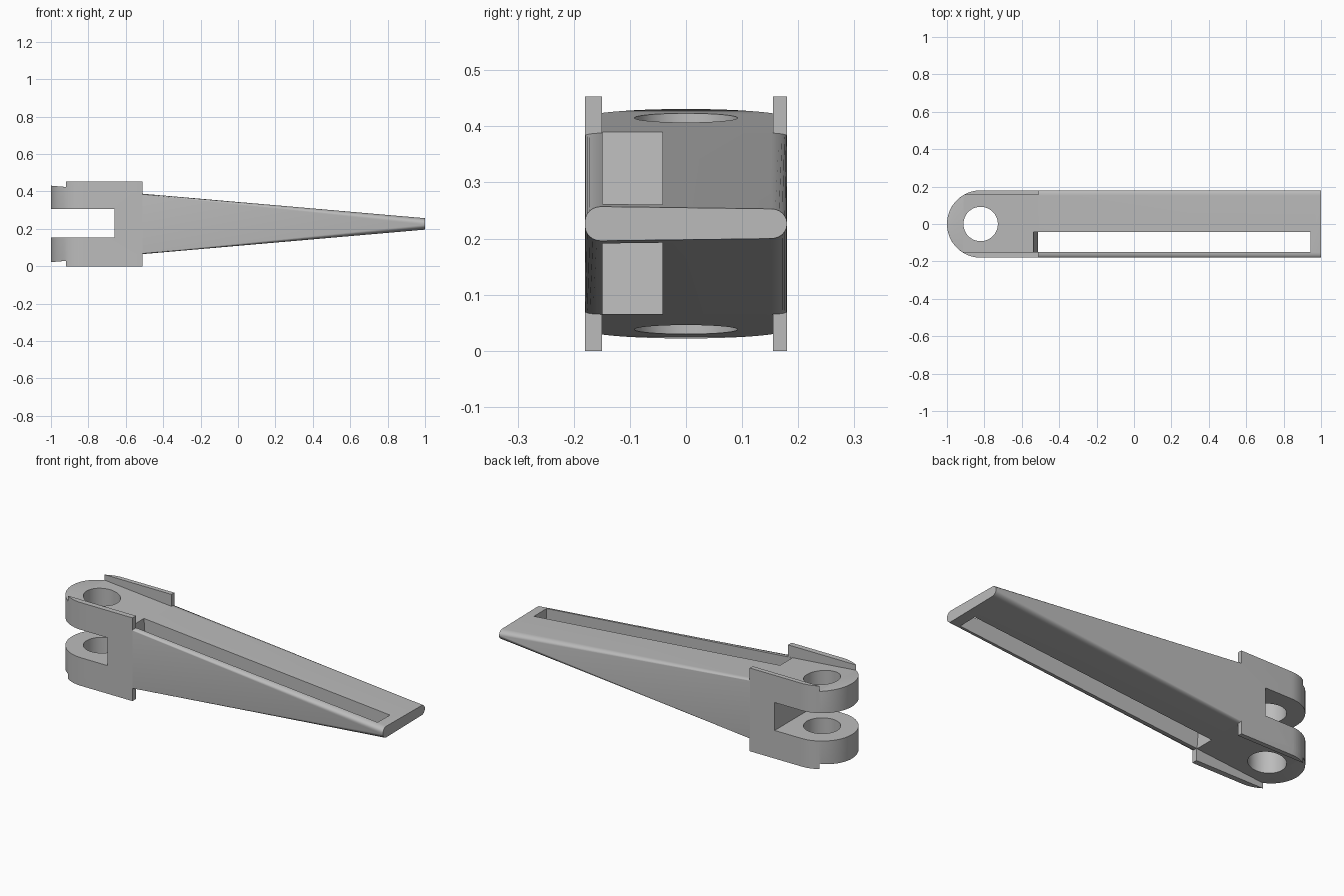
import bpy, bmesh, math
from mathutils import Vector

cube = bpy.data.objects.get("Cube")
if cube:
    bpy.data.objects.remove(cube)

R, PIVOT, ROOT, MID = 0.18, -0.82, -0.51, 0.2265
FRONT_IN, BACK_IN = 0.15, 0.155

grey = bpy.data.materials.new("plain grey")
grey.use_nodes = True
grey.diffuse_color = (0.5, 0.5, 0.5, 1)
grey.node_tree.nodes["Principled BSDF"].inputs["Base Color"].default_value = (0.5, 0.5, 0.5, 1)


def loft(name, rings):
    """Skin a closed solid through matching rings of points."""
    bm = bmesh.new()
    loops = [[bm.verts.new(p) for p in ring] for ring in rings]
    n = len(loops[0])
    for a, b in zip(loops, loops[1:]):
        for i in range(n):
            j = (i + 1) % n
            bm.faces.new((a[i], a[j], b[j], b[i]))
    bm.faces.new(loops[0])
    bm.faces.new(loops[-1])
    bmesh.ops.recalc_face_normals(bm, faces=bm.faces)
    mesh = bpy.data.meshes.new(name)
    bm.to_mesh(mesh)
    bm.free()
    mesh.materials.append(grey)
    obj = bpy.data.objects.new(name, mesh)
    bpy.context.collection.objects.link(obj)
    return obj


def prism(name, outline, z0, z1):
    return loft(name, [[(x, y, z) for x, y in outline] for z in (z0, z1)])


def combine(target, tool, operation):
    mod = target.modifiers.new(tool.name, 'BOOLEAN')
    mod.operation, mod.object, mod.solver = operation, tool, 'EXACT'
    bpy.context.view_layer.objects.active = target
    bpy.ops.object.modifier_apply(modifier=mod.name)
    bpy.data.objects.remove(tool)


# Angles round the rounded rear end, including where the cheeks begin
angles = [math.radians(a) for a in range(0, 91, 5)]
angles[0] = 0.005
angles += [math.asin(FRONT_IN / R), math.asin(BACK_IN / R)]
arc = [(PIVOT - R * math.cos(a), R * math.sin(a)) for a in sorted(angles)]


def section(x, w, ry, rz):
    """Flat cross-section with rounded corners, thinning towards the tip."""
    half = 0.2045 - 0.088 * (x + 1)
    skew = 0.002 * max(0, (x - ROOT) / (1 - ROOT))
    ring = []
    for k, (sy, sz) in enumerate(((1, 1), (-1, 1), (-1, -1), (1, -1))):
        h = half - skew * sy
        for i in range(7):
            a = math.radians(90 * k + 15 * i)
            ring.append((x, sy * (w - ry) + ry * math.cos(a),
                         MID + sz * (h - rz) + rz * math.sin(a)))
    return ring


# Tapered body
rings = [section(x, w, min(0.0005, w / 2), 0.0005) for x, w in arc]
rings += [section(ROOT - 0.001, R, 0.0005, 0.0005),
          section(ROOT, R, 0.028, 0.005),
          section(1, R, 0.028, 0.026)]
body = loft("tapered_lever", rings)

# Raised side cheeks
for name, side, inner in (("front_cheek", -1, FRONT_IN), ("back_cheek", 1, BACK_IN)):
    outline = [(x, side * y) for x, y in arc if y > inner - 1e-6]
    outline += [(ROOT, side * R), (ROOT, side * inner)]
    combine(body, prism(name, outline, 0, 0.453), 'UNION')

# Fork gap between the two lugs
gap = [(-1.1, -0.3), (-0.66, -0.3), (-0.66, 0.3), (-1.1, 0.3)]
combine(body, prism("fork_gap", gap, 0.153, 0.305), 'DIFFERENCE')

# Pin hole
circle = [(PIVOT + 0.092 * math.cos(i * math.pi / 24), 0.092 * math.sin(i * math.pi / 24))
          for i in range(48)]
combine(body, prism("pin_hole", circle, -0.1, 0.6), 'DIFFERENCE')

# Long slot with a sloping inner end
slot = [[(x, -0.149, z), (0.945, -0.149, z), (0.945, -0.042, z), (x, -0.042, z)]
        for x, z in ((-0.505, -0.05), (-0.545, 0.5))]
combine(body, loft("long_slot", slot), 'DIFFERENCE')

# Smooth the curves, keep the edges crisp
bpy.ops.object.select_all(action='DESELECT')
body.select_set(True)
bpy.context.view_layer.objects.active = body
bpy.ops.object.shade_smooth_by_angle(angle=math.radians(30))
